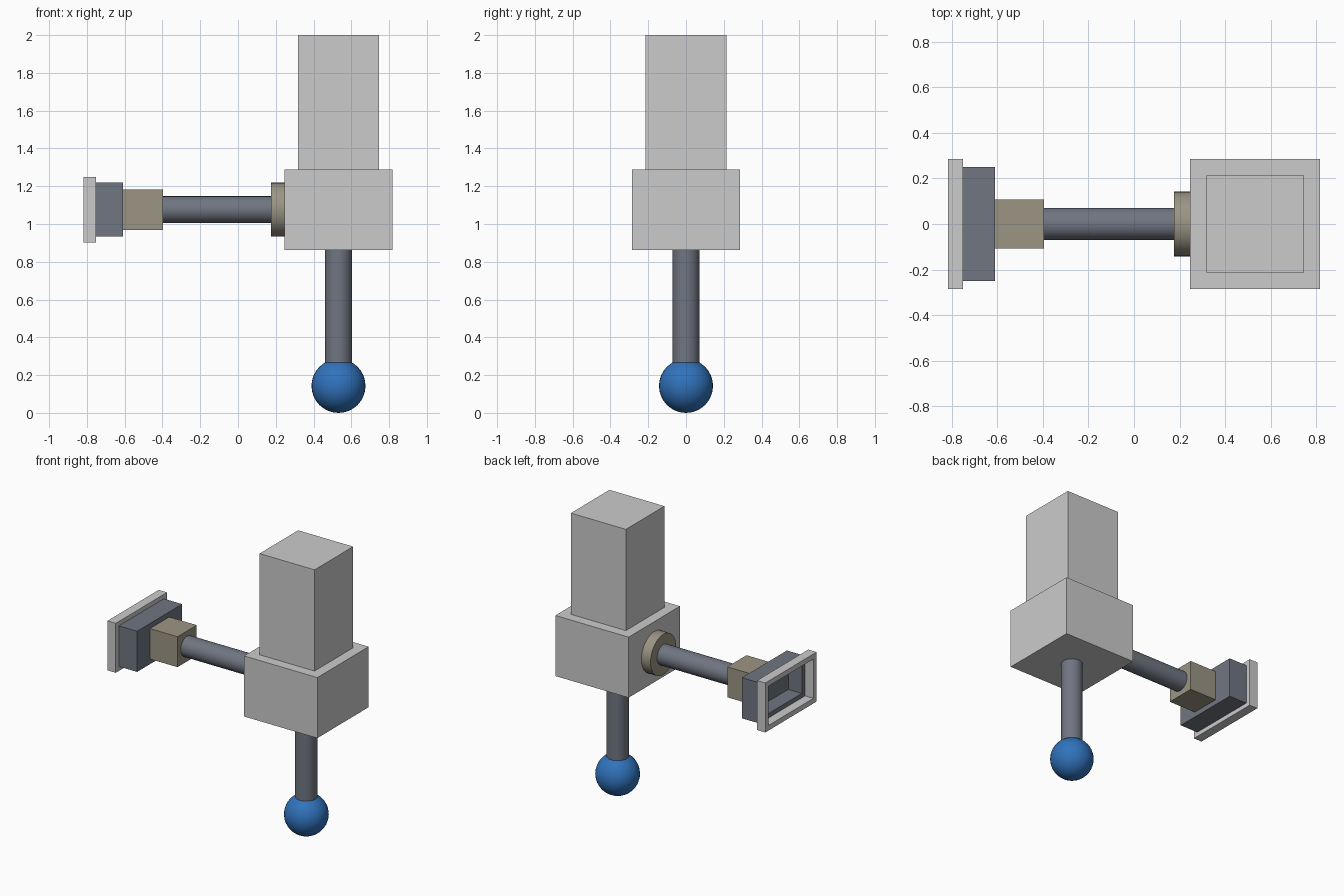
import bpy
import bmesh
import math

if "Cube" in bpy.data.objects:
    bpy.data.objects.remove(bpy.data.objects["Cube"])


def material(name, rgb):
    m = bpy.data.materials.new(name)
    m.diffuse_color = (*rgb, 1)
    m.use_nodes = True
    m.node_tree.nodes["Principled BSDF"].inputs["Base Color"].default_value = m.diffuse_color
    return m


STEEL = material("dark_steel", (0.16, 0.18, 0.22))
BRASS = material("dull_brass", (0.33, 0.30, 0.23))
BLUE = material("blue", (0.03, 0.17, 0.50))

CX = 0.532   # axis of the upright column
CZ = 1.076   # axis of the side arm


def finish(ob, name, mat):
    ob.name = name
    if mat:
        ob.data.materials.append(mat)
    return ob


def box(name, x, y, z, mat=None):
    """Box from (min, max) ranges."""
    bpy.ops.mesh.primitive_cube_add(size=1, location=[sum(r) / 2 for r in (x, y, z)])
    ob = bpy.context.object
    ob.scale = [r[1] - r[0] for r in (x, y, z)]
    bpy.ops.object.transform_apply(location=False, rotation=False, scale=True)
    return finish(ob, name, mat)


def rod(name, start, end, radius, mat, along_x=False):
    mid = (start + end) / 2
    bpy.ops.mesh.primitive_cylinder_add(
        vertices=32, radius=radius, depth=end - start,
        location=(mid, 0, CZ) if along_x else (CX, 0, mid),
        rotation=(0, math.pi / 2 if along_x else 0, 0))
    bpy.ops.object.shade_smooth_by_angle(angle=math.radians(40))
    return finish(bpy.context.object, name, mat)


def hollow(name, x, hy, hz, wall, floor, mat=None):
    """Rectangular frame open towards -x; a floor thickness closes the back."""
    bm = bmesh.new()

    def ring(px, y, z):
        return [bm.verts.new((px, a * y, CZ + b * z))
                for a, b in ((-1, -1), (1, -1), (1, 1), (-1, 1))]

    rings = [ring(x[1], hy, hz), ring(x[0], hy, hz),
             ring(x[0], hy - wall, hz - wall),
             ring(x[1] - floor, hy - wall, hz - wall)]
    pairs = list(zip(rings, rings[1:]))
    if floor:
        bm.faces.new(rings[0])
        bm.faces.new(rings[3])
    else:
        pairs.append((rings[3], rings[0]))
    for a, b in pairs:
        for i in range(4):
            j = (i + 1) % 4
            bm.faces.new((a[i], a[j], b[j], b[i]))
    bmesh.ops.recalc_face_normals(bm, faces=bm.faces)
    me = bpy.data.meshes.new(name)
    bm.to_mesh(me)
    bm.free()
    ob = bpy.data.objects.new(name, me)
    bpy.context.collection.objects.link(ob)
    return finish(ob, name, mat)


# Upright column: two stacked blocks
box("upper_block", (CX - 0.214, CX + 0.214), (-0.214, 0.214), (1.288, 2.0))
box("lower_block", (CX - 0.285, CX + 0.285), (-0.285, 0.285), (0.862, 1.288))

# Hanging rod and ball
rod("hanging_rod", 0.2, 0.862, 0.071, STEEL)
bpy.ops.mesh.primitive_uv_sphere_add(segments=32, ring_count=16, radius=0.143,
                                     location=(CX, 0, 0.143))
bpy.ops.object.shade_smooth_by_angle()
finish(bpy.context.object, "ball_tip", BLUE)

# Side arm with collar and coupling
rod("arm_collar", 0.176, 0.247, 0.143, BRASS, along_x=True)
rod("arm_rod", -0.396, 0.176, 0.071, STEEL, along_x=True)
box("arm_coupling", (-0.61, -0.396), (-0.107, 0.107), (CZ - 0.107, CZ + 0.107), BRASS)

# Open tray and its rim frame at the end of the arm
hollow("end_tray", (-0.752, -0.61), 0.25, 0.143, 0.036, 0.036, STEEL)
hollow("end_frame", (-0.817, -0.752), 0.285, 0.174, 0.036, 0)
